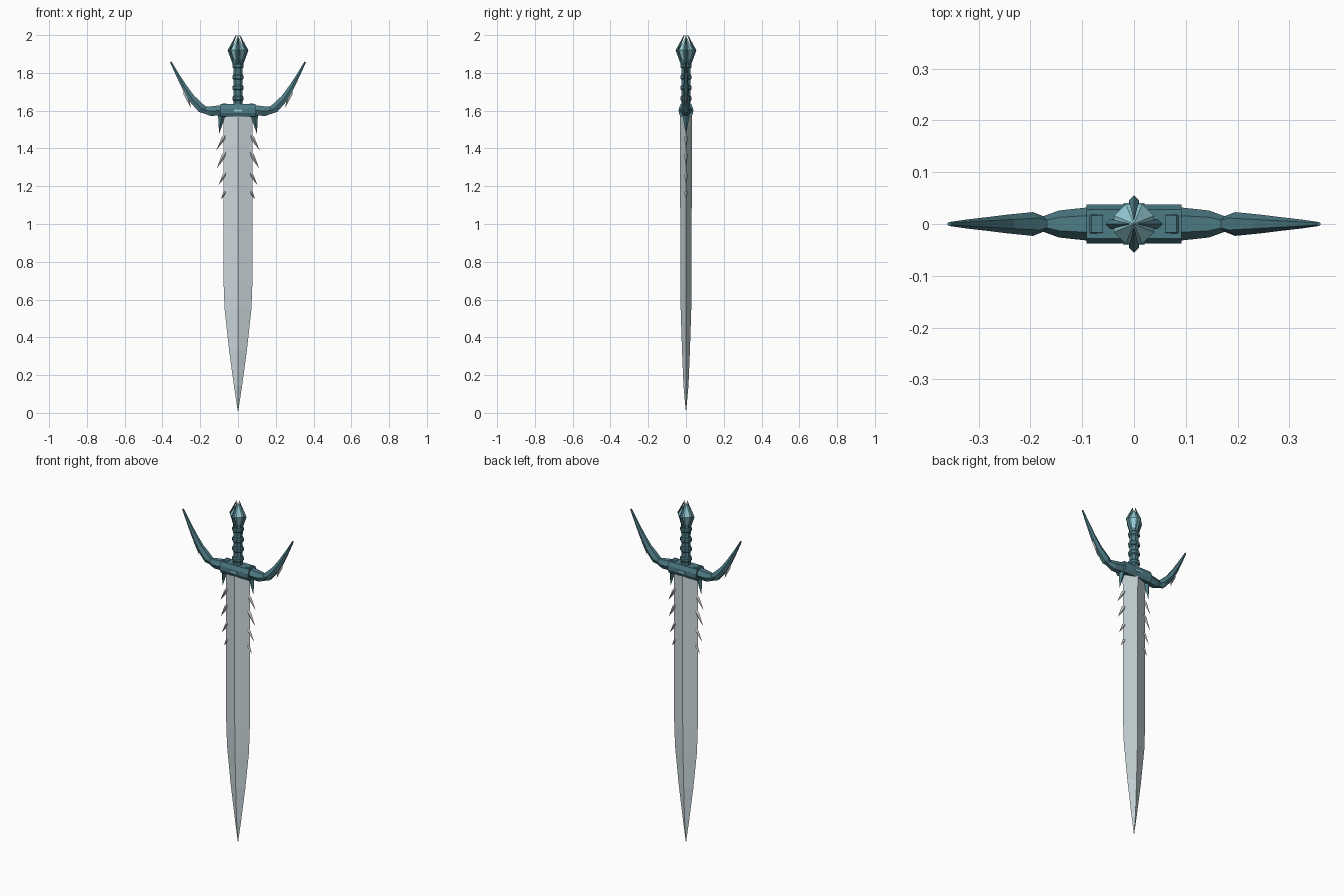
import bpy, bmesh, math
from mathutils import Vector

if "Cube" in bpy.data.objects:
    bpy.data.objects.remove(bpy.data.objects["Cube"])


def material(name, rgb):
    m = bpy.data.materials.new(name)
    m.diffuse_color = (*rgb, 1)
    m.use_nodes = True
    m.node_tree.nodes["Principled BSDF"].inputs["Base Color"].default_value = m.diffuse_color
    return m


TEAL = material("dark_teal", (0.075, 0.20, 0.235))
CRYSTAL = material("pale_crystal", (0.30, 0.62, 0.68))
STEEL = material("steel", (0.60, 0.69, 0.72))
GREY = material("spike_grey", (0.62, 0.62, 0.62))


def loft(name, rings, mat, mirror=False):
    """Skin equal-length rings of points, cap the ends, merge pointed tips."""
    bm = bmesh.new()
    vs = [[bm.verts.new(p) for p in r] for r in rings]
    n = len(rings[0])
    for a, b in zip(vs, vs[1:]):
        for i in range(n):
            j = (i + 1) % n
            bm.faces.new((a[i], a[j], b[j], b[i]))
    bm.faces.new(vs[0])
    bm.faces.new(vs[-1])
    bmesh.ops.remove_doubles(bm, verts=bm.verts, dist=0.0002)
    bmesh.ops.recalc_face_normals(bm, faces=bm.faces)
    me = bpy.data.meshes.new(name)
    bm.to_mesh(me)
    bm.free()
    me.materials.append(mat)
    ob = bpy.data.objects.new(name, me)
    bpy.context.collection.objects.link(ob)
    if mirror:
        m = ob.modifiers.new("mirror", 'MIRROR')
        m.use_mirror_merge = False
    return ob


def lathe(name, profile, sides, mat, turn=0.0):
    """Stack of (radius, z) polygons around the z axis."""
    return loft(name, [[(r * math.cos(turn + math.tau * i / sides),
                         r * math.sin(turn + math.tau * i / sides), z)
                        for i in range(sides)] for r, z in profile], mat)


def spike(name, base, tip, width, thick, mat, mirror=True):
    """Diamond-section thorn in the xz plane, widest near its base."""
    b, t = Vector(base), Vector(tip)
    d = (t - b).normalized()
    s = Vector((d.z, 0, -d.x))
    y = Vector((0, 1, 0))
    rings = []
    for f, k in ((0, 0.45), (0.25, 1), (1, 0)):
        c = b.lerp(t, f)
        rings.append([c + s * width * k, c + y * thick * k,
                      c - s * width * k, c - y * thick * k])
    return loft(name, rings, mat, mirror)


# Blade: diamond section narrowing to a point
blade = [(0.0, 0.0, 0.0), (0.021, 0.013, 0.14), (0.047, 0.021, 0.33),
         (0.071, 0.028, 0.55), (0.076, 0.03, 0.68), (0.078, 0.031, 1.59)]
loft("blade", [[(w, 0, z), (0, t, z), (-w, 0, z), (0, -t, z)]
               for w, t, z in blade], STEEL)

# Backswept thorns on the blade edges
for i, (bx, bz, tx, tz, w) in enumerate([
        (0.064, 1.475, 0.115, 1.39, 0.011), (0.062, 1.385, 0.112, 1.295, 0.012),
        (0.062, 1.275, 0.104, 1.205, 0.010), (0.064, 1.175, 0.090, 1.132, 0.009)]):
    spike(f"blade_thorn_{i + 1}", (bx, 0, bz), (tx, 0, tz), w, 0.009, GREY)

# Guard centre block: bevelled bar along x
section = [(-0.038, 1.588), (-0.038, 1.612), (-0.028, 1.634), (0.028, 1.634),
           (0.038, 1.612), (0.038, 1.588), (0.028, 1.568), (-0.028, 1.568)]
loft("guard_block", [[(x, y, z) for y, z in section]
                     for x in (-0.092, 0.092)], TEAL)

# Pale inlay on front and back of the block
loft("guard_inlay", [[(x, -0.040, 1.6), (x, 0, 1.605), (x, 0.040, 1.6), (x, 0, 1.595)]
                     if abs(x) > 0.02 else
                     [(x, -0.041, 1.605), (x, 0.041, 1.605), (x, 0.041, 1.595), (x, -0.041, 1.595)]
                     for x in (-0.02, 0.02)], CRYSTAL)

# Guard arms: six-sided section swept along an upward curve
# centre x, z, half height across the path, half depth, path angle in degrees
arm = [(0.060, 1.602, 0.035, 0.032, 0), (0.082, 1.602, 0.036, 0.033, 0),
       (0.090, 1.602, 0.027, 0.032, 0), (0.145, 1.597, 0.025, 0.026, 0),
       (0.175, 1.603, 0.019, 0.015, 22), (0.195, 1.613, 0.023, 0.023, 34),
       (0.245, 1.665, 0.019, 0.018, 50), (0.285, 1.727, 0.014, 0.013, 58),
       (0.320, 1.790, 0.009, 0.009, 61), (0.356, 1.858, 0.004, 0.004, 62)]
rings = []
for x, z, h, d, ang in arm:
    a = math.radians(ang)
    nx, nz = -math.sin(a), math.cos(a)
    rings.append([(x + nx * h * k, d * y, z + nz * h * k) for k, y in
                  ((1, -0.5), (1, 0.5), (0, 1), (-1, 0.5), (-1, -0.5), (0, -1))])
loft("guard_arm", rings, TEAL, True)

# Barb under each arm and fang gripping the blade
spike("arm_barb", (0.283, 0, 1.715), (0.250, 0, 1.615), 0.014, 0.006, GREY).location.x = 0
spike("guard_fang", (0.082, 0, 1.60), (0.100, 0, 1.478), 0.019, 0.018, TEAL)

# Grip with raised rings
lathe("grip", [(0.027, 1.62), (0.024, 1.72), (0.027, 1.87)], 8, TEAL, math.pi / 8)
for i, z in enumerate((1.665, 1.722, 1.778, 1.838)):
    lathe(f"grip_ring_{i + 1}", [(0.027, z - 0.013), (0.032, z - 0.007),
                                 (0.032, z + 0.007), (0.027, z + 0.013)],
          8, TEAL, math.pi / 8)

# Pommel crystal
lathe("pommel_crystal", [(0.018, 1.85), (0.042, 1.922), (0.0, 1.993)],
      8, CRYSTAL, math.pi / 8)

# Four claws holding the crystal
path = [(0.020, 1.845, 0.008, 0.008), (0.046, 1.92, 0.009, 0.010),
        (0.009, 2.0, 0.002, 0.001)]
for i in range(4):
    claw = loft(f"pommel_claw_{i + 1}",
                [[(r + w, 0, z), (r, t, z), (r - w, 0, z), (r, -t, z)]
                 for r, z, w, t in path], TEAL)
    claw.rotation_euler.z = i * math.pi / 2
